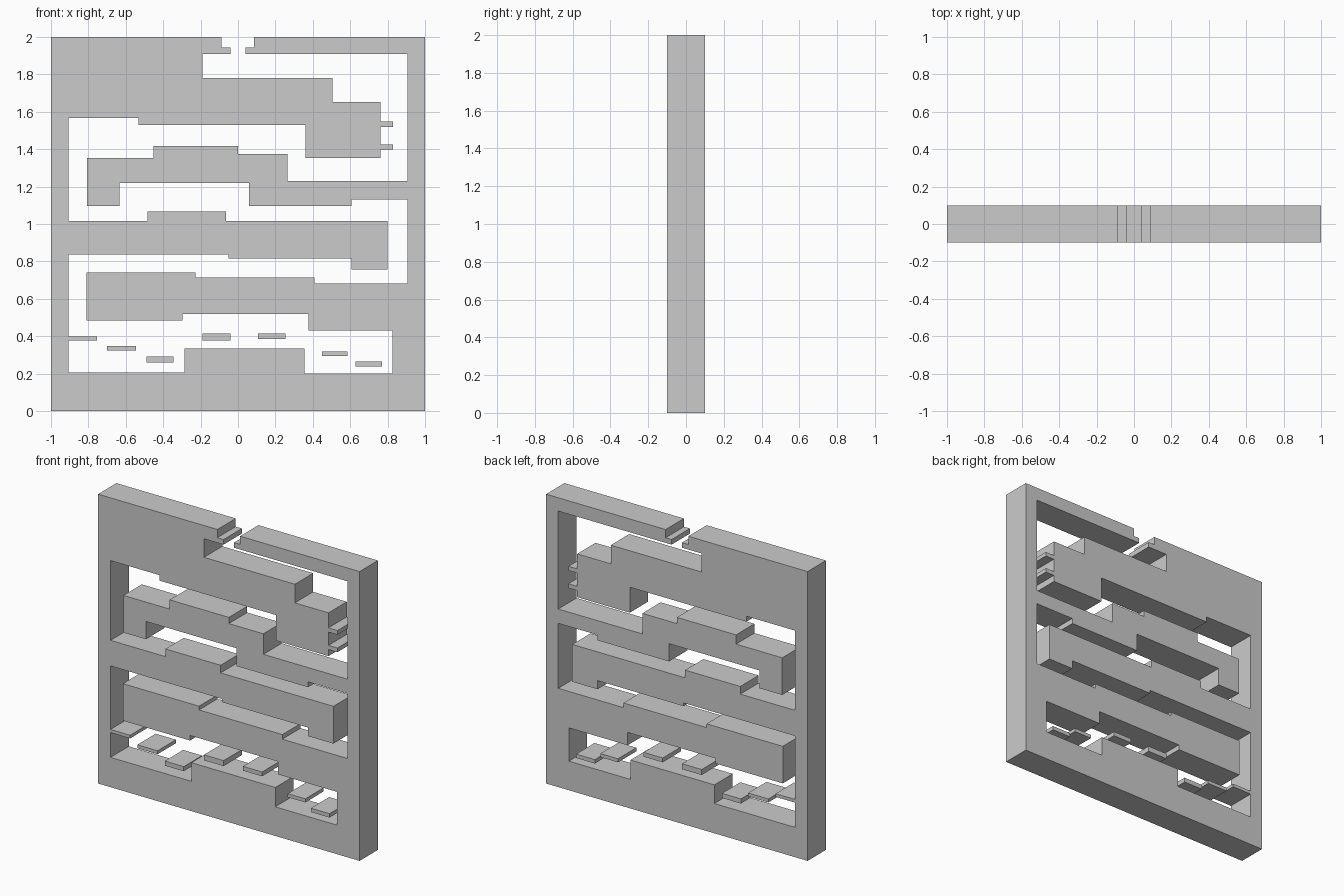
import bpy, bmesh

if "Cube" in bpy.data.objects:
    bpy.data.objects.remove(bpy.data.objects["Cube"])

DEPTH = 0.2


def extrude_profile(name, points):
    """Solid made from an x/z outline, extruded through the panel depth."""
    bm = bmesh.new()
    face = bm.faces.new([bm.verts.new((x, -DEPTH / 2, z)) for x, z in points])
    new = bmesh.ops.extrude_face_region(bm, geom=[face], use_keep_orig=True)["geom"]
    bmesh.ops.translate(bm, vec=(0, DEPTH, 0),
                        verts=[g for g in new if isinstance(g, bmesh.types.BMVert)])
    bmesh.ops.recalc_face_normals(bm, faces=bm.faces)
    mesh = bpy.data.meshes.new(name)
    bm.to_mesh(mesh)
    bm.free()
    obj = bpy.data.objects.new(name, mesh)
    bpy.context.collection.objects.link(obj)
    return obj


def steps(x, z, moves):
    """Right-angled path: moves alternate between a new x and a new z."""
    pts = [(x, z)]
    for i, value in enumerate(moves):
        x, z = (value, z) if i % 2 == 0 else (x, value)
        pts.append((x, z))
    return pts


def block(name, x0, x1, z0, z1):
    return extrude_profile(name, [(x0, z0), (x1, z0), (x1, z1), (x0, z1)])


# Maze wall: one continuous outline, following the channel down and back up
# left lip of the opening and the upper shelf
upper_shelf = steps(-1, 2, [-.088, 1.943, -.04, 1.908, -.19, 1.78, .505, 1.651,
                            .762, 1.352, .36, 1.528, -.532, 1.566, -.905])
# middle shelf growing from the left wall
middle_shelf = steps(-.905, 1.015, [-.485, 1.068, -.063, 1.015, .80, .757,
                                    .606, .816, -.052, .838, -.905])
# floor of the bottom room
room_floor = steps(-.905, .206, [-.287, .335, .355, .201, .826])
# low shelf growing from the right wall
low_shelf = steps(.826, .431, [.376, .52, -.297, .485, -.81, .741,
                               -.228, .715, .409, .683, .907])
# high shelf growing from the right wall
high_shelf = steps(.907, 1.132, [.606, 1.095, .06, 1.218, -.634, 1.095, -.806, 1.352,
                                 -.453, 1.416, 0, 1.373, .264, 1.231, .907])
# right lip of the opening and the outer border
border = steps(.907, 1.908, [.04, 1.943, .086, 2, 1, 0, -1])
extrude_profile("maze_wall", upper_shelf + middle_shelf + room_floor
                + low_shelf + high_shelf + border)

# Small ledges on the end of the upper shelf
for z in (1.518, 1.397):
    block("side_ledge", .762, .83, z, z + .029)

# Thin platforms in the bottom room
for x0, x1, z0, z1 in ((-.905, -.755, .377, .399), (-.70, -.545, .324, .348),
                       (-.49, -.345, .26, .292), (-.19, -.04, .377, .415),
                       (.108, .254, .385, .415), (.45, .585, .293, .318),
                       (.627, .77, .238, .265)):
    block("platform", x0, x1, z0, z1)
